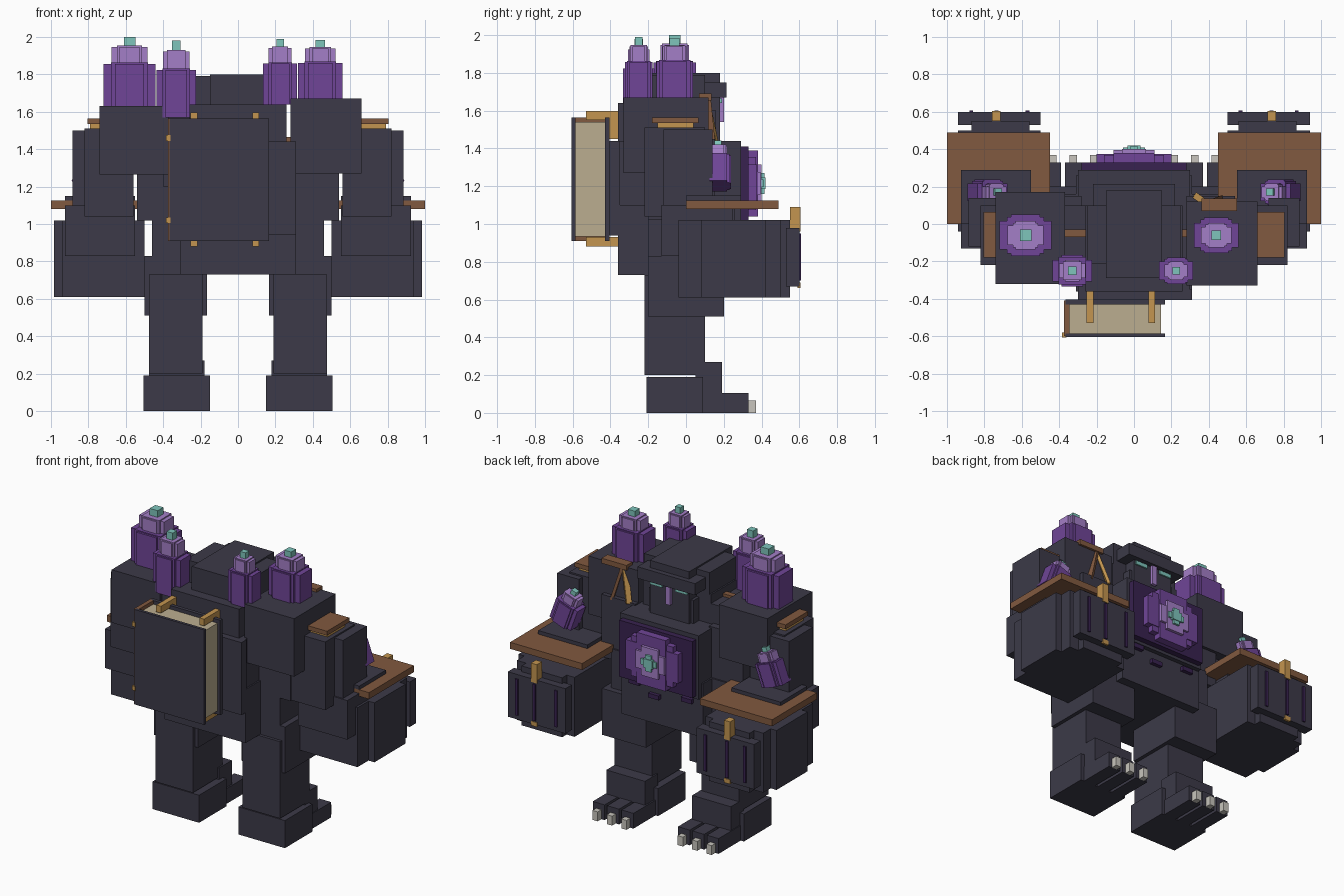
import bpy
import bmesh
from math import radians
from mathutils import Matrix, Vector

if "Cube" in bpy.data.objects:
    bpy.data.objects.remove(bpy.data.objects["Cube"], do_unlink=True)


def colour(name, red, green, blue):
    material = bpy.data.materials.new(name)
    material.use_nodes = True
    rgba = (red, green, blue, 1)
    material.diffuse_color = rgba
    shader = next(n for n in material.node_tree.nodes if n.type == "BSDF_PRINCIPLED")
    shader.inputs["Base Color"].default_value = rgba
    return material


STONE = colour("dark stone", .045, .042, .065)
PURPLE = colour("crystal purple", .16, .06, .31)
LILAC = colour("crystal lilac", .37, .21, .57)
TEAL = colour("crystal teal", .21, .56, .5)
SHADE = colour("deep purple", .04, .016, .08)
BROWN = colour("leather brown", .22, .1, .05)
GOLD = colour("gold", .55, .3, .08)
PAPER = colour("paper", .5, .42, .28)
CLAW = colour("claw", .58, .56, .51)


def box(name, material, x, y, z, turn=None):
    """Box spanning the given ranges; turn is an optional matrix applied afterwards."""
    mesh = bpy.data.meshes.new(name)
    shape = bmesh.new()
    bmesh.ops.create_cube(shape, size=1)
    spans = (x, y, z)
    size = Vector([abs(high - low) for low, high in spans])
    middle = Vector([(low + high) / 2 for low, high in spans])
    matrix = Matrix.Translation(middle) @ Matrix.Diagonal(size).to_4x4()
    bmesh.ops.transform(shape, matrix=(turn or Matrix()) @ matrix, verts=shape.verts)
    shape.to_mesh(mesh)
    shape.free()
    mesh.materials.append(material)
    part = bpy.data.objects.new(name, mesh)
    bpy.context.scene.collection.objects.link(part)
    return part


def pair(name, material, x, y, z):
    """The same box on both sides of the body."""
    box("left_" + name, material, x, y, z)
    box("right_" + name, material, (-x[1], -x[0]), y, z)


def bar(name, material, start, end, width, depth):
    """Straight strap between two points."""
    start, end = Vector(start), Vector(end)
    along = end - start
    turn = Matrix.Translation(start) @ along.to_track_quat("Z", "Y").to_matrix().to_4x4()
    half, deep = width / 2, depth / 2
    box(name, material, (-half, half), (-deep, deep), (0, along.length), turn)


def crystal(name, place, radius, height, lean=0):
    """Stepped crystal: cross-shaped purple body, lilac shoulder and teal tip."""
    turn = Matrix.Translation(place) @ Matrix.Rotation(radians(lean), 4, "Y")
    tiers = (("body", PURPLE, radius, 0, .64),
             ("shoulder", LILAC, radius * .68, .6, .88),
             ("tip", TEAL, radius * .22, .85, 1))
    for tier, material, r, low, high in tiers:
        slim, flat = r * .55, r * .8
        rise = (low * height, high * height)
        if tier == "tip":
            box(name + "_tip", material, (-r, r), (-r, r), rise, turn)
            continue
        lower = (rise[0], rise[1] - height * .02)
        box(name + "_" + tier + "_wide", material, (-r, r), (-slim, slim), lower, turn)
        box(name + "_" + tier + "_deep", material, (-slim, slim), (-flat, flat), lower, turn)
        core = r * .7
        box(name + "_" + tier + "_core", material, (-core, core), (-core, core), rise, turn)


# Legs and feet
pair("thigh", STONE, (.165, .5), (-.2, .2), (.51, .83))
pair("shin", STONE, (.19, .475), (-.22, .1), (.2, .73))
pair("heel", STONE, (.15, .505), (-.21, .09), (0, .19))
pair("instep", STONE, (.18, .475), (.05, .19), (.1, .27))
for number in range(3):
    inner = .17 + number * .11
    pair(f"toe_{number}", STONE, (inner, inner + .09), (.08, .33), (0, .105))
    pair(f"claw_{number}", CLAW, (inner + .025, inner + .065), (.33, .37), (0, .065))

# Torso
box("belly", STONE, (-.31, .31), (-.36, .26), (.73, 1.1))
box("chest", STONE, (-.3, .3), (-.36, .29), (1, 1.44))
box("back_plate", STONE, (-.3, .31), (-.405, -.35), (.94, 1.44))
box("upper_back", STONE, (-.26, .26), (-.36, .1), (1.4, 1.64))
pair("hip", STONE, (.2, .46), (-.2, .16), (.75, 1.1))
pair("flank", STONE, (.28, .54), (-.2, .15), (1.02, 1.45))
for number, (x, z) in enumerate(((-.2, .95), (.05, .91), (.2, .97))):
    box(f"belly_stud_{number}", SHADE, (x - .04, x + .04), (.25, .285), (z, z + .03))

# Chest emblem
box("chest_panel", SHADE, (-.28, .28), (.28, .33), (1.02, 1.41))
heart = 1.215


def emblem(name, material, wide, tall, front):
    box(name, material, (-wide, wide), (.32, front), (heart - tall, heart + tall))


emblem("emblem_wide", PURPLE, .2, .1, .375)
emblem("emblem_tall", PURPLE, .11, .175, .38)
emblem("emblem_middle", PURPLE, .16, .14, .37)
emblem("emblem_lilac_wide", LILAC, .11, .06, .395)
emblem("emblem_lilac_tall", LILAC, .065, .1, .4)
emblem("emblem_teal_wide", TEAL, .06, .02, .41)
emblem("emblem_teal_tall", TEAL, .022, .055, .415)
emblem("emblem_teal_heart", TEAL, .035, .03, .42)

# Head and face
box("head", STONE, (-.15, .15), (-.29, .18), (1.4, 1.8))
box("head_sides", STONE, (-.25, .25), (-.21, .1), (1.4, 1.79))
box("brow", STONE, (-.22, .22), (.1, .215), (1.67, 1.75))
box("jaw", STONE, (-.17, .17), (.05, .16), (1.44, 1.6))
pair("eye", TEAL, (.05, .14), (.17, .19), (1.64, 1.665))
box("nose", LILAC, (-.018, .018), (.15, .2), (1.54, 1.7))

# Shoulders
box("right_shoulder", STONE, (-.74, -.37), (-.32, .17), (1.265, 1.63))
box("left_shoulder", STONE, (.28, .66), (-.33, .12), (1.27, 1.67))
box("right_shoulder_root", STONE, (-.4, -.22), (-.3, .1), (1.2, 1.58))
for side in (-1, 1):
    label = "left" if side > 0 else "right"
    crystal(label + "_arm_crystal", (side * .81, .17, 1.2), .085, .25, -side * 20)
crystal("right_large_crystal", (-.58, -.06, 1.62), .14, .38)
crystal("right_small_crystal", (-.33, -.25, 1.57), .105, .41)
crystal("left_small_crystal", (.225, -.25, 1.64), .09, .35)
crystal("left_large_crystal", (.44, -.06, 1.66), .12, .325)

# Arms
pair("upper_arm", STONE, (.56, .82), (-.22, .1), (1.04, 1.51))
pair("arm_guard", STONE, (.72, .885), (-.12, .14), (1.04, 1.5))
pair("forearm", STONE, (.55, .925), (-.13, .25), (.83, 1.1))
pair("shoulder_cap", BROWN, (.6, .805), (-.18, .065), (1.535, 1.565))
pair("shoulder_cap_trim", GOLD, (.6, .79), (-.15, .04), (1.5, 1.54))

# Wrist plates and fists
pair("wrist_plate", BROWN, (.45, 1), (0, .49), (1.08, 1.125))
pair("wrist_pad", STONE, (.55, .925), (0, .29), (1.12, 1.15))
pair("fist", STONE, (.5, .94), (-.04, .5), (.61, 1.02))
pair("fist_side", STONE, (.6, .985), (.08, .42), (.61, 1.02))
pair("fist_front", STONE, (.56, .87), (.45, .55), (.61, 1.02))
pair("knuckles", STONE, (.5, .94), (.53, .6), (.67, .98))
pair("fist_tag", GOLD, (.715, .76), (.55, .605), (.96, 1.09))
pair("fist_tag_end", GOLD, (.715, .76), (.59, .605), (.66, .69))
for number, x in enumerate((.57, .735, .87)):
    pair(f"fist_slit_{number}", SHADE, (x - .01, x + .01), (.59, .608), (.7, .95))

# Straps over the shoulder and hip
bar("shoulder_strap_inner", GOLD, (.33, .15, 1.44), (.4, .1, 1.68), .035, .02)
bar("shoulder_strap_outer", BROWN, (.47, .135, 1.43), (.4, .11, 1.68), .035, .02)
box("shoulder_strap_top", BROWN, (.36, .55), (.07, .135), (1.655, 1.69))
bar("hip_strap", GOLD, (-.5, .17, .64), (-.555, .17, .8), .03, .03)
box("left_chest_strap", BROWN, (.25, .29), (-.07, -.03), (1.43, 1.465))
box("right_chest_strap", BROWN, (-.37, -.25), (-.07, -.03), (1.43, 1.6))

# Book carried on the back
cover = (.91, 1.565)
box("book_front_cover", STONE, (-.365, .165), (-.605, -.585), cover)
box("book_back_cover", STONE, (-.365, .165), (-.43, -.405), cover)
box("book_spine", BROWN, (-.375, -.345), (-.6, -.41), cover)
box("book_pages", PAPER, (-.35, .145), (-.59, -.42), (.935, 1.54))
for number, x in enumerate((-.235, .095)):
    across = (x - .018, x + .018)
    box(f"book_clasp_top_{number}", GOLD, across, (-.53, -.28), (1.55, 1.597))
    box(f"book_clasp_base_{number}", GOLD, across, (-.53, -.36), (.88, .93))
    box(f"book_clasp_hook_{number}", GOLD, across, (-.41, -.35), (1.45, 1.59))
for number, z in enumerate((1.02, 1.46)):
    box(f"spine_stud_{number}", GOLD, (-.385, -.36), (-.607, -.58), (z - .015, z + .015))
